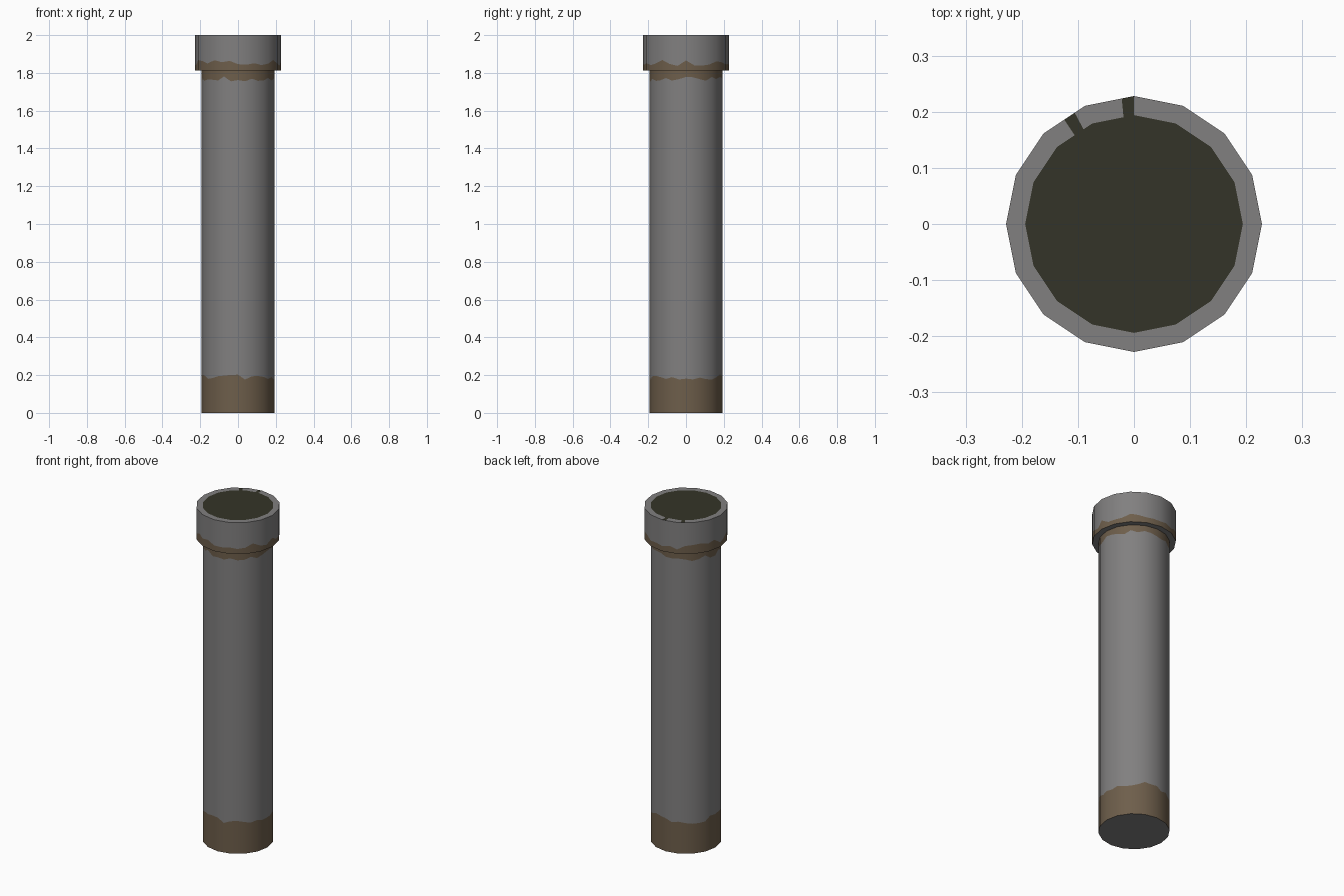
import bpy, bmesh, math, random
from mathutils import Vector

cube = bpy.data.objects.get("Cube")
if cube:
    bpy.data.objects.remove(cube, do_unlink=True)

random.seed(4)
SIDES, SPLIT = 16, 4            # pipe sides, and columns per side for the ragged rust line
COLS = SIDES * SPLIT
R_PIPE, R_COLLAR = 0.194, 0.228
Z_COLLAR, Z_TOP = 1.812, 2.0


def material(name, color):
    m = bpy.data.materials.new(name)
    m.use_nodes = True
    m.diffuse_color = (*color, 1)
    m.node_tree.nodes["Principled BSDF"].inputs["Base Color"].default_value = (*color, 1)
    return m


MATERIALS = [material("grey metal", (0.22, 0.215, 0.215)),
             material("brown rust", (0.155, 0.112, 0.07)),
             material("dark hollow", (0.034, 0.034, 0.021))]
GREY, RUST, DARK = range(3)


def point(i, radius, z):
    """Point on a regular polygon outline, split evenly along each side."""
    side, step = divmod(i % COLS, SPLIT)
    a, b = (Vector((math.cos(t), math.sin(t), 0)) * radius
            for t in (math.tau * side / SIDES, math.tau * (side + 1) / SIDES))
    return a.lerp(b, step / SPLIT) + Vector((0, 0, z))


def ragged(z, amount):
    """Closed, wandering height line around the pipe."""
    knots = [random.uniform(-amount, amount) for _ in range(COLS // 2)]
    return [z + (knots[i // 2] + knots[(i + 1) // 2 % len(knots)]) / 2 for i in range(COLS)]


def ring(bm, radius, z):
    heights = z if isinstance(z, list) else [z] * COLS
    return [bm.verts.new(point(i, radius, heights[i])) for i in range(COLS)]


def bridge(bm, low, high, mat):
    faces = []
    for i in range(COLS):
        j = (i + 1) % COLS
        f = bm.faces.new((low[i], low[j], high[j], high[i]))
        f.material_index = mat
        faces.append(f)
    return faces


def finish(bm, name):
    """Make the object; walls shade round, flat ends stay crisp."""
    mesh = bpy.data.meshes.new(name)
    bm.to_mesh(mesh)
    bm.free()
    for m in MATERIALS:
        mesh.materials.append(m)
    normals = [None] * len(mesh.loops)
    for p in mesh.polygons:
        p.use_smooth = True
        for li in p.loop_indices:
            co = mesh.vertices[mesh.loops[li].vertex_index].co
            flat_end = abs(p.normal.z) > 0.5
            normals[li] = p.normal.copy() if flat_end else Vector((co.x, co.y, 0)).normalized()
    mesh.normals_split_custom_set(normals)
    obj = bpy.data.objects.new(name, mesh)
    bpy.context.collection.objects.link(obj)


# Pipe body: rusty foot, grey shaft, rusty neck, closed underside
bm = bmesh.new()
rings = [ring(bm, R_PIPE, z) for z in (0, ragged(0.19, 0.016), ragged(1.765, 0.016), Z_COLLAR)]
for low, high, mat in zip(rings, rings[1:], (RUST, GREY, RUST)):
    bridge(bm, low, high, mat)
bm.faces.new(rings[0][::-1]).material_index = GREY
finish(bm, "pipe_body")

# Collar: underside, rusty lower edge, grey wall, rim with two dark stains
bm = bmesh.new()
under = ring(bm, R_PIPE, Z_COLLAR)
base = ring(bm, R_COLLAR, Z_COLLAR)
line = ring(bm, R_COLLAR, ragged(1.853, 0.016))
top = ring(bm, R_COLLAR, Z_TOP)
inner = ring(bm, R_PIPE, Z_TOP)
bridge(bm, under, base, GREY)
bridge(bm, base, line, RUST)
bridge(bm, line, top, GREY)
rim = bridge(bm, top, inner, GREY)
for i in (16, 21):
    rim[i].material_index = DARK
finish(bm, "collar")

# Dark mouth of the pipe
bm = bmesh.new()
bm.faces.new(ring(bm, R_PIPE, Z_TOP)).material_index = DARK
finish(bm, "pipe_mouth")
